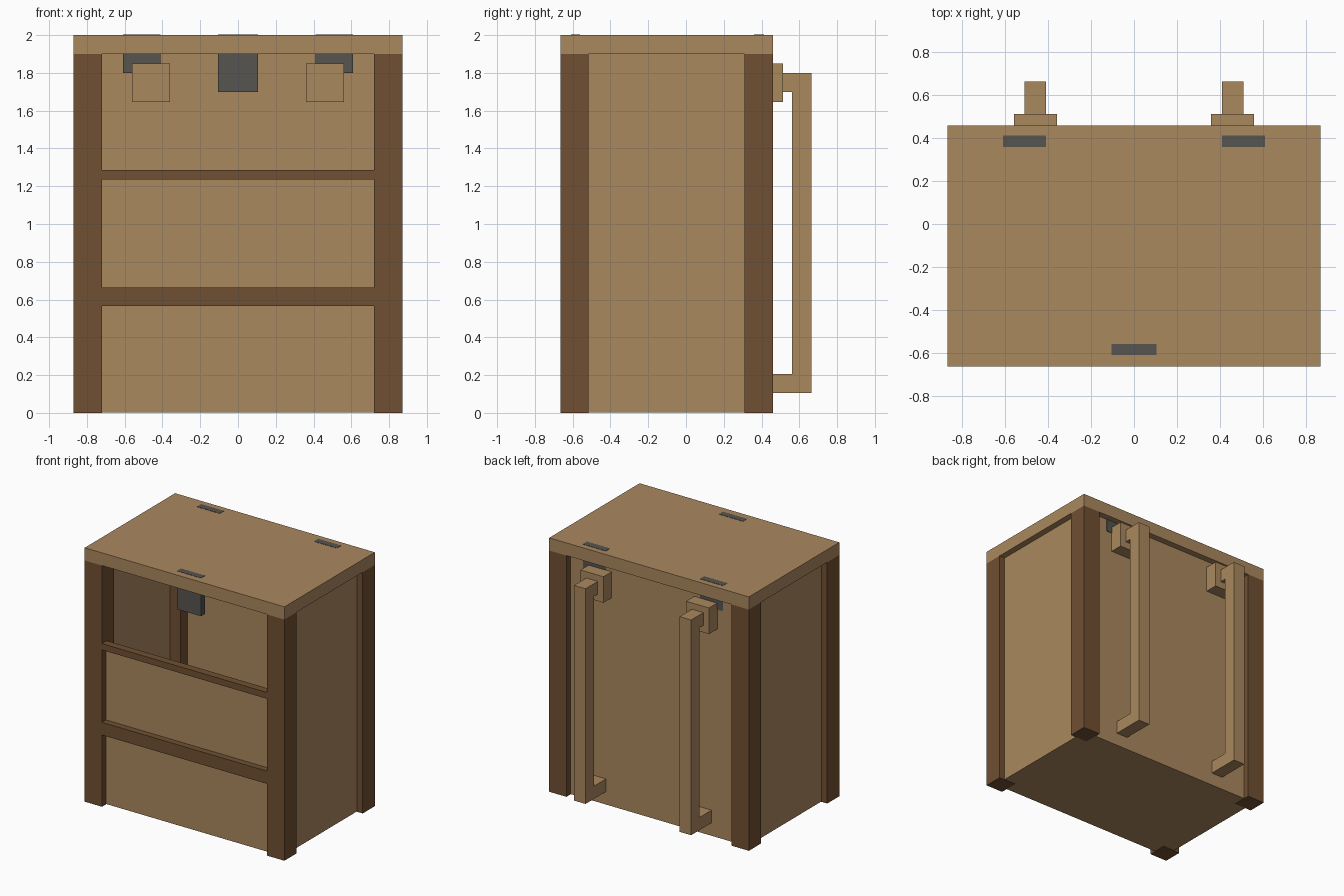
import bpy
import bmesh
from mathutils import Vector

if "Cube" in bpy.data.objects:
    bpy.data.objects.remove(bpy.data.objects["Cube"], do_unlink=True)


def material(name, rgb):
    m = bpy.data.materials.new(name)
    m.use_nodes = True
    colour = (*rgb, 1.0)
    m.diffuse_color = colour
    bsdf = next(n for n in m.node_tree.nodes if n.type == 'BSDF_PRINCIPLED')
    bsdf.inputs["Base Color"].default_value = colour
    return m


light_wood = material("light wood", (0.402, 0.246, 0.114))
dark_wood = material("dark wood", (0.162, 0.080, 0.032))
iron = material("dark grey iron", (0.093, 0.089, 0.082))


def boxes(name, mat, *spans):
    """One object made of axis-aligned boxes, each given as x, y and z ranges."""
    bm = bmesh.new()
    for span in spans:
        low = Vector([min(r) for r in span])
        high = Vector([max(r) for r in span])
        for v in bmesh.ops.create_cube(bm, size=1)["verts"]:
            v.co = (low + high) / 2 + v.co * (high - low)
    mesh = bpy.data.meshes.new(name)
    bm.to_mesh(mesh)
    bm.free()
    mesh.materials.append(mat)
    obj = bpy.data.objects.new(name, mesh)
    bpy.context.collection.objects.link(obj)
    return obj


# Main dimensions
W, FRONT, BACK = 0.87, -0.665, 0.46
POST, INSET, THIN = 0.15, 0.05, 0.01
ROOF = 1.9
px, pf, pb = W - INSET, FRONT + INSET, BACK - INSET
inner = W - POST

# Roof slab and floor
boxes("roof", light_wood, ((-W, W), (FRONT, BACK), (ROOF, 2)))
boxes("floor", light_wood, ((-px, px), (pf, pb), (0.003, 0.013)))

# Recessed wall panels; the front one stops below the open hatch
boxes("back_panel", light_wood, ((-px, px), (pb - THIN, pb), (0.003, ROOF)))
boxes("front_panel", light_wood, ((-px, px), (pf, pf + THIN), (0.003, 1.28)))

# Front rails
for name, z in (("lower_rail", (0.565, 0.665)), ("upper_rail", (1.235, 1.285))):
    boxes(name, dark_wood, ((-inner, inner), (FRONT, pf + THIN), z))

for side, s in (("left", 1), ("right", -1)):
    boxes(side + "_panel", light_wood,
          ((s * (px - THIN), s * px), (pf, pb), (0.003, ROOF)))

    # Corner posts
    for end, y in (("front", (FRONT, FRONT + POST)), ("back", (BACK - POST, BACK))):
        boxes(f"{side}_{end}_post", dark_wood, ((s * inner, s * W), y, (0, ROOF)))

    # Shoulder strap with its mounting block
    boxes(side + "_strap_block", light_wood,
          ((s * 0.36, s * 0.56), (0.31, 0.513), (1.645, 1.85)))
    x = (s * 0.41, s * 0.51)
    boxes(side + "_strap", light_wood,
          (x, (0.305, 0.57), (1.7, 1.8)),
          (x, (0.56, 0.665), (0.105, 1.8)),
          (x, (pb - THIN, 0.57), (0.105, 0.205)))

    # Rear roof clips
    boxes(side + "_back_clip", iron,
          ((s * 0.41, s * 0.61), (0.36, pb + 0.003), (1.8, 2.002)))

# Front roof clip
boxes("front_clip", iron, ((-0.105, 0.105), (-0.61, -0.56), (1.7, 2.002)))
